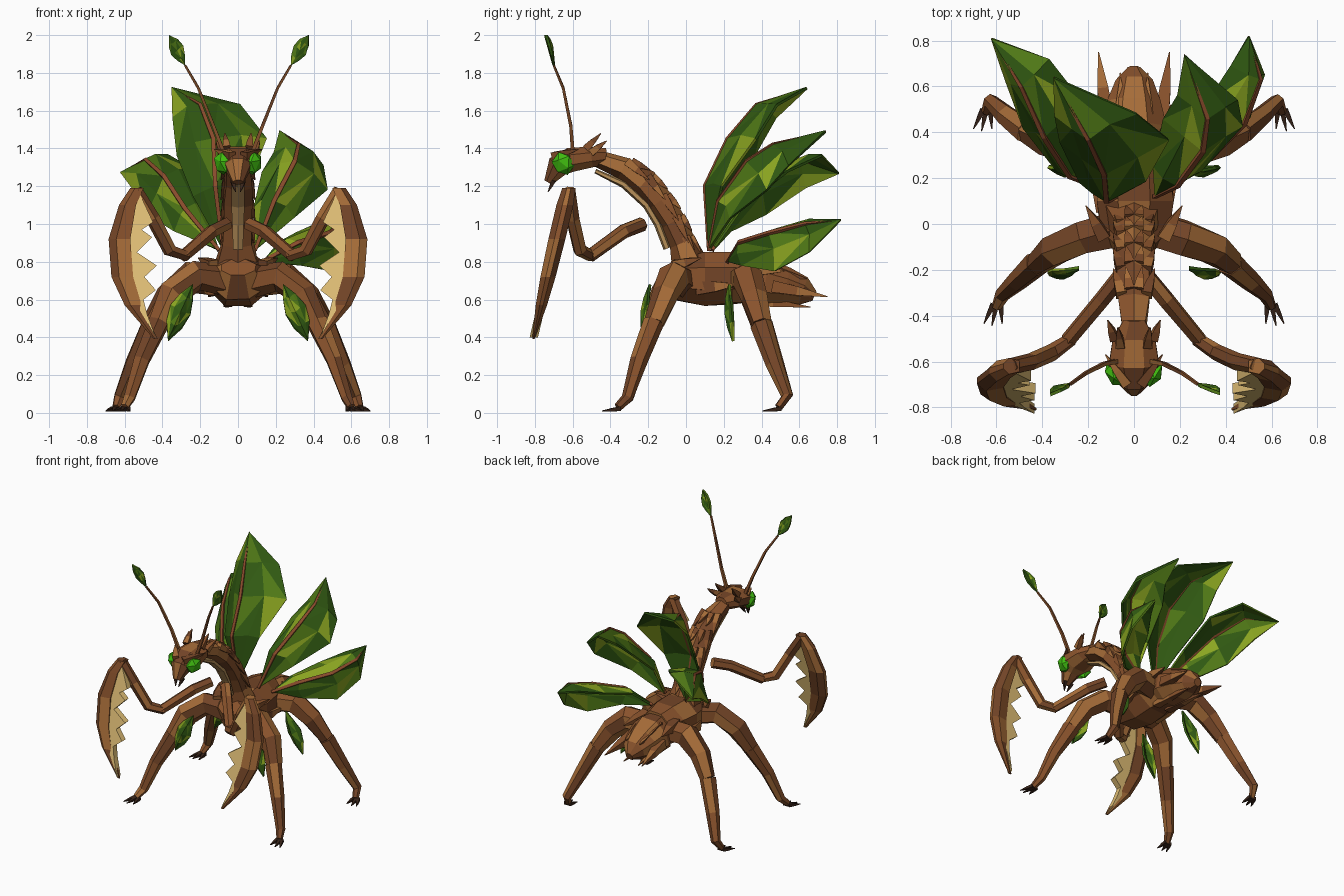
import bpy, math, random
from mathutils import Vector as V

if "Cube" in bpy.data.objects:
    bpy.data.objects.remove(bpy.data.objects["Cube"])
random.seed(4)

def mat(name, r, g, b):
    m = bpy.data.materials.new(name)
    m.diffuse_color = (r, g, b, 1)
    m.use_nodes = True
    m.node_tree.nodes["Principled BSDF"].inputs["Base Color"].default_value = m.diffuse_color
    return m

BARK = [mat("bark", .25, .085, .025), mat("bark_dark", .17, .058, .02), mat("bark_light", .38, .15, .04)]
LEAF = [mat("leaf_dark", .03, .10, .006), mat("leaf_mid", .08, .19, .008), mat("leaf_lime", .26, .38, .015)]
TAN = [mat("tan", .75, .52, .18)]
PALE = [mat("pale_bark", .48, .28, .1)]
EYE = [mat("eye_green", .05, .5, .005)]
CLAW = [mat("claw", .04, .018, .01)]
RIB = [mat("rib", .25, .07, .025)]

def make(name, verts, faces, mats):
    me = bpy.data.meshes.new(name)
    me.from_pydata([tuple(v) for v in verts], [], faces)
    for m in mats:
        me.materials.append(m)
    for p in me.polygons:
        p.material_index = random.choice((0, 0, 1, 2)) if len(mats) > 1 else 0
    o = bpy.data.objects.new(name, me)
    bpy.context.collection.objects.link(o)
    return o

def loft(name, rings, mats):
    n = len(rings[0])
    verts = [p for r in rings for p in r]
    faces = [list(range(n))[::-1], list(range(len(verts) - n, len(verts)))]
    for i in range(len(rings) - 1):
        for j in range(n):
            k = (j + 1) % n
            faces.append([i*n + j, i*n + k, i*n + n + k, i*n + n + j])
    return make(name, verts, faces, mats)

def tube(name, path, radii, mats=BARK, n=6, jit=0.0):
    path = [V(p) for p in path]
    u, rings = None, []
    for i, p in enumerate(path):
        t = (path[min(i + 1, len(path) - 1)] - path[max(i - 1, 0)]).normalized()
        if u is None:
            u = V((1, 0, 0)) if abs(t.x) < .9 else V((0, 1, 0))
        u = (u - t * u.dot(t)).normalized()
        w = t.cross(u)
        r = radii[i]
        a, b = r if isinstance(r, tuple) else (r, r)
        ring = []
        for j in range(n):
            th = 2 * math.pi * (j + .5) / n
            k = 1 + random.uniform(-jit, jit)
            ring.append(p + (u * math.cos(th) * a + w * math.sin(th) * b) * k)
        rings.append(ring)
    return loft(name, rings, mats)

def spike(name, a, b, r, mats=BARK):
    a, b = V(a), V(b)
    return tube(name, [a, a.lerp(b, .45), b], [r, r * .75, .003], mats, 4)

def mx(pts, s):
    return [(p[0] * s, p[1], p[2]) for p in pts]

# folded leaf: a rib with a faceted blade hanging off each side
def leaf(name, rib, left, right, rib_r=.016, bump=.014):
    rib, left, right = [V(p) for p in rib], V(left), V(right)
    verts, faces = list(rib), []
    for side in (left, right):
        b = len(verts)
        for i, w in ((1, .6), (2, 1), (3, .75)):
            j = V([random.uniform(-bump, bump) for _ in range(3)])
            verts += [rib[i] + side * w * .5 + j + V((0, 0, bump)), rib[i] + side * w]
        f = [(0, 1, b), (0, b, b + 1), (3, 4, b + 4), (b + 4, 4, b + 5)]
        for i in (0, 1):
            m, e = b + 2*i, b + 2*i + 1
            f += [(i + 1, i + 2, m + 2), (i + 1, m + 2, m), (m, m + 2, e), (e, m + 2, e + 2)]
        faces += f if side is left else [t[::-1] for t in f]
    o = make(name, verts, faces, LEAF)
    s = o.modifiers.new("thick", 'SOLIDIFY')
    s.thickness, s.offset = .014, 0
    if rib_r:
        tube(name + "_rib", rib, [rib_r * .8, rib_r, rib_r, rib_r * .8, .003], RIB, 4)

# body and abdomen
tube("thorax", [(0, -.1, .77), (0, -.04, .715), (0, .1, .71), (0, .25, .715), (0, .36, .71)],
     [(.1, .06), (.16, .13), (.18, .15), (.17, .15), (.12, .13)], n=8, jit=.06)
tube("abdomen", [(0, .3, .71), (0, .42, .69), (0, .53, .67), (0, .62, .645), (0, .68, .62)],
     [(.12, .12), (.15, .13), (.13, .11), (.09, .08), (.03, .03)], n=8, jit=.05)
# neck with pale throat plates
NECK = [V(p) for p in ((0, .03, .78), (0, -.02, .9), (0, -.07, 1.01), (0, -.14, 1.12), (0, -.22, 1.22), (0, -.33, 1.30), (0, -.47, 1.35))]
tube("neck", NECK, [(.13, .1), (.09, .07), (.08, .065), (.085, .07), (.08, .07), (.075, .06), (.055, .045)], jit=.1)
tube("throat", [(0, -.1, .87), (0, -.15, 1.0), (0, -.21, 1.1), (0, -.33, 1.21), (0, -.48, 1.28)],
     [(.03, .02), (.035, .02), (.04, .02), (.04, .02), (.02, .012)], PALE, 6)
# head
tube("head", [(0, -.42, 1.36), (0, -.5, 1.355), (0, -.61, 1.34), (0, -.68, 1.305), (0, -.73, 1.22)],
     [(.05, .045), (.1, .06), (.118, .07), (.075, .065), (.03, .025)], n=8)

# four large asymmetric wings
leaf("wing_top", [(-.08, .12, .86), (-.12, .1, 1.2), (-.13, .22, 1.45), (-.2, .37, 1.63), (-.35, .64, 1.72)],
     (-.19, .14, -.09), (.28, .15, .0))
leaf("wing_upper", [(.09, .12, .86), (.19, .17, 1.12), (.3, .32, 1.33), (.32, .46, 1.42), (.22, .74, 1.49)],
     (-.17, .14, -.06), (.17, .11, -.15))
leaf("wing_middle", [(-.1, .14, .86), (-.28, .21, 1.08), (-.39, .38, 1.25), (-.49, .6, 1.34), (-.62, .81, 1.27)],
     (-.09, .04, -.2), (.16, .16, .03))
leaf("wing_low", [(.13, .22, .8), (.32, .28, .9), (.48, .44, .95), (.55, .63, 1.0), (.5, .82, 1.02)],
     (-.17, .08, .0), (.02, .03, -.2))

for s, side in ((1, "right"), (-1, "left")):
    def S(*p):
        return (p[0] * s, p[1], p[2])
    # eye
    bpy.ops.mesh.primitive_ico_sphere_add(subdivisions=1, radius=1, location=S(.082, -.65, 1.32), rotation=(.3, .25 * s, -.45 * s))
    e = bpy.context.object
    e.name, e.scale = "eye_" + side, (.042, .065, .065)
    e.data.materials.append(EYE[0])
    # mandibles, brow and crown horns
    spike("mandible_" + side, S(.03, -.7, 1.23), S(.012, -.73, 1.17), .016, CLAW)
    spike("brow_" + side, S(.03, -.7, 1.36), S(.125, -.57, 1.395), .03)
    spike("horn_" + side, S(.06, -.53, 1.4), S(.07, -.45, 1.48), .028)
    spike("rear_horn_" + side, S(.085, -.5, 1.38), S(.115, -.42, 1.44), .028)
    # antenna with leaf tip
    tube("antenna_" + side, mx([(.08, -.6, 1.39), (.13, -.61, 1.52), (.21, -.65, 1.72), (.28, -.7, 1.84)], s),
         [.014, .012, .01, .008], n=4)
    tip = V((.375, -.74, 2.0)) if s > 0 else V((-.365, -.745, 2.0))
    a = V(S(.28, -.7, 1.84))
    leaf("antenna_leaf_" + side, [a.lerp(tip, k / 4) for k in range(5)],
         S(-.03, .01, .025), S(.03, .01, -.025), 0, .003)
    # folding arm
    tube("upper_arm_" + side, mx([(.06, -.23, 1.0), (.14, -.33, .96), (.29, -.51, .83)], s), [.037, .037, .034], jit=.05)
    tube("forearm_" + side, mx([(.27, -.5, .83), (.36, -.56, .86), (.45, -.6, 1.03), (.54, -.62, 1.18)], s),
         [.03, .038, .038, .035], jit=.05)
    # scythe blade: ridge outside, flat inside
    yz = lambda z: -.62 - (1.19 - z) * .235
    rings = []
    for z, xi, xo, t in ((1.19, .5, .57, .035), (1.1, .54, .63, .045), (.92, .57, .685, .045), (.72, .555, .67, .04),
                         (.57, .51, .6, .03), (.39, .425, .445, .006)):
        xm = xi * .35 + xo * .65
        rings.append([S(xi, yz(z) - t * .7, z), S(xm, yz(z) - t, z), S(xo, yz(z) - t * .3, z),
                      S(xo, yz(z) + t * .3, z), S(xm, yz(z) + t, z), S(xi, yz(z) + t * .7, z)])
    loft("blade_" + side, rings, BARK)
    # saw teeth
    teeth = [(.58, 1.0), (.55, 1.13), (.52, 1.16), (.45, 1.01), (.51, .97), (.455, .93), (.535, .85), (.43, .78),
             (.495, .72), (.435, .65), (.5, .6), (.48, .52), (.435, .4), (.53, .56), (.57, .75)]
    n = len(teeth)
    vs = [S(x, yz(z) + d, z) for d in (-.022, .022) for x, z in teeth]
    make("teeth_" + side, vs, [list(range(n)), list(range(2*n - 1, n - 1, -1))] +
         [[i, (i + 1) % n, n + (i + 1) % n, n + i] for i in range(n)], TAN)
    # walking legs with toes and hanging leaves
    LEGS = {"front": [(.08, -.02, .7), (.22, -.06, .725), (.35, -.11, .63), (.42, -.17, .48), (.51, -.25, .28), (.575, -.31, .08), (.6, -.36, .03)],
            "back": [(.08, .3, .7), (.25, .33, .715), (.37, .36, .61), (.46, .4, .47), (.555, .47, .26), (.625, .535, .09), (.645, .49, .03)]}
    for leg, p in LEGS.items():
        nm = leg + "_leg_" + side
        tube(nm + "_thigh", mx(p[:4], s), [.085, .085, .075, .055], jit=.1)
        tube(nm + "_shin", mx(p[3:], s), [.058, .046, .032, .022], jit=.08)
        f = V(p[6])
        for dx in (-.045, 0, .035):
            end = f + V((dx + .02, -.075 if dx else -.085, -.02))
            spike(nm + "_toe", S(*(f + V((dx * .4, .01, -.008)))), S(*end), .017, CLAW)
        a, b = (V((.24, -.19, .68)), V((.37, -.22, .39))) if leg == "front" else (V((.24, .23, .68)), V((.37, .25, .38)))
        pts = [a.lerp(b, k / 4) - V((0, .03 * math.sin(k * math.pi / 4), 0)) for k in range(5)]
        leaf(leg + "_leg_leaf_" + side, mx(pts, s), S(-.05, .035, -.01), S(.05, .035, .035), 0, .005)
    # bark flakes on neck, flanks and tail
    for i in range(1, 6):
        c, d = NECK[i], (NECK[i - 1] - NECK[i]).normalized()
        spike("neck_flake_" + side, c + V(S(.055, .02, .03)), c + V(S(.09, .03, .01)) + d * .13, .032)
        spike("nape_flake_" + side, c + V(S(.02, .045, .03)), c + V(S(.035, .06, .045)) + d * .1, .03)
    spike("shoulder_flake_" + side, S(.13, -.06, .78), S(.21, .08, .82), .04)
    spike("flank_flake_" + side, S(.13, .06, .66), S(.19, .28, .68), .05)
    spike("hip_flake_" + side, S(.12, .3, .76), S(.16, .52, .75), .05)
    spike("tail_spike_" + side, S(.12, .46, .67), S(.155, .75, .615), .045)
    spike("rump_flake_" + side, S(.05, .4, .76), S(.06, .64, .71), .05)
    spike("belly_flake_" + side, S(.05, .3, .6), S(.06, .66, .56), .04)
